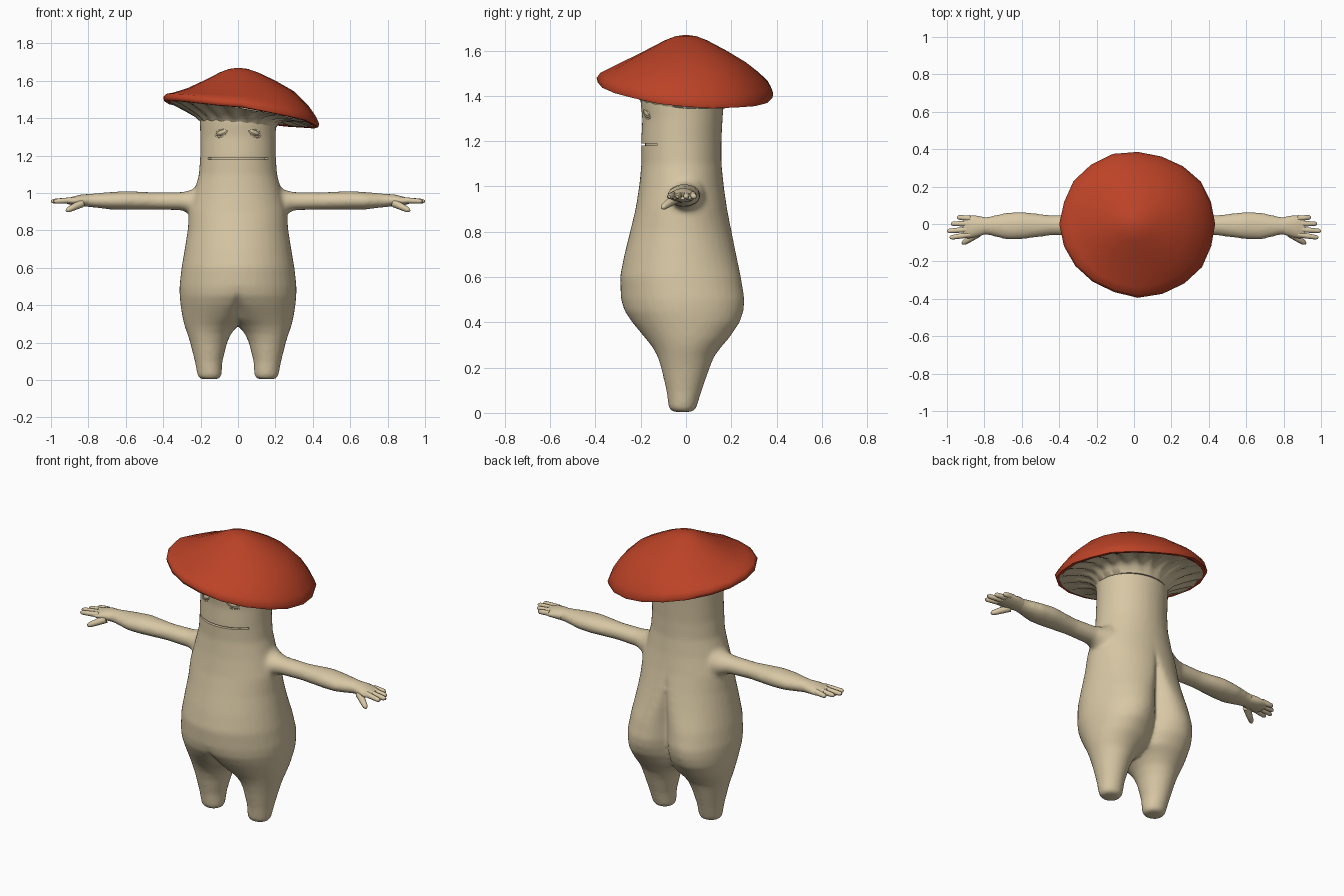
import bpy, bmesh, math, random
from mathutils import Vector

if "Cube" in bpy.data.objects:
    bpy.data.objects.remove(bpy.data.objects["Cube"])

random.seed(4)
TAU = math.tau


def material(name, rgb):
    m = bpy.data.materials.new(name)
    m.diffuse_color = (*rgb, 1)
    m.use_nodes = True
    m.node_tree.nodes["Principled BSDF"].inputs["Base Color"].default_value = m.diffuse_color
    return m


CREAM = material("cream flesh", (0.68, 0.57, 0.37))
RED = material("red cap", (0.50, 0.055, 0.02))


def loft(bm, rings, cap=True):
    """Skin a list of equal-length closed rings."""
    rows = [[bm.verts.new(p) for p in r] for r in rings]
    for a, b in zip(rows, rows[1:]):
        for i in range(len(a)):
            j = (i + 1) % len(a)
            bm.faces.new((a[i], a[j], b[j], b[i]))
    if cap:
        bm.faces.new(rows[0])
        bm.faces.new(rows[-1])


def tube(bm, path, radii, n=10):
    """Round tube along a path of points."""
    path = [Vector(p) for p in path]
    rings = []
    for i, p in enumerate(path):
        t = (path[min(i + 1, len(path) - 1)] - path[max(i - 1, 0)]).normalized()
        u = t.cross(Vector((0, 1, 0) if abs(t.y) < 0.8 else (0, 0, 1))).normalized()
        v = t.cross(u)
        rings.append([p + radii[i] * (u * math.cos(TAU * k / n) + v * math.sin(TAU * k / n))
                      for k in range(n)])
    loft(bm, rings)


def finish(bm, name, mat):
    bmesh.ops.recalc_face_normals(bm, faces=bm.faces)
    me = bpy.data.meshes.new(name)
    bm.to_mesh(me)
    bm.free()
    ob = bpy.data.objects.new(name, me)
    bpy.context.collection.objects.link(ob)
    me.materials.append(mat)
    return ob


def activate(ob):
    bpy.ops.object.select_all(action='DESELECT')
    ob.select_set(True)
    bpy.context.view_layer.objects.active = ob


def smooth(ob, angle=50):
    activate(ob)
    bpy.ops.object.shade_smooth_by_angle(angle=math.radians(angle))


# Body half: z, inner x, outer x, front y, back y, front centre x, back centre x
BODY = [
    (0.004, .105, .200, -.060, .030, .15, .15), (0.02, .088, .216, -.076, .045, .15, .15),
    (0.10, .083, .231, -.087, .070, .157, .157), (0.20, .058, .256, -.110, .105, .157, .157),
    (0.25, .035, .272, -.126, .125, .15, .15), (0.29, .000, .286, -.148, .155, .13, .145),
    (0.33, -.05, .296, -.180, .190, .10, .145), (0.40, -.05, .307, -.238, .238, .05, .145),
    (0.45, -.05, .312, -.272, .254, .02, .135), (0.50, -.05, .313, -.287, .259, 0, .125),
    (0.60, -.05, .302, -.292, .243, 0, .10), (0.70, -.05, .285, -.272, .222, 0, .06),
    (0.80, -.05, .269, -.247, .202, 0, .03), (0.90, -.05, .262, -.223, .182, 0, .01),
    (1.00, -.05, .235, -.207, .167, 0, 0), (1.10, -.05, .209, -.197, .157, 0, 0),
    (1.20, -.05, .202, -.198, .157, 0, 0), (1.30, -.05, .202, -.193, .162, 0, 0),
    (1.38, -.05, .204, -.202, .168, 0, 0), (1.50, -.05, .204, -.200, .168, 0, 0),
]
# Arm: x, centre z, half height, centre y, half depth
ARM = [
    (.15, .95, .110, 0, .09), (.22, .95, .088, 0, .085), (.25, .95, .066, 0, .072),
    (.30, .956, .049, -.005, .058), (.44, .957, .046, -.007, .054), (.60, .960, .051, -.008, .074),
    (.68, .958, .047, -.011, .073), (.78, .960, .037, -.010, .049), (.85, .960, .031, -.011, .046),
]
HAND = [
    (.80, .960, .034, -.010, .046), (.84, .960, .031, -.012, .056),
    (.88, .957, .024, -.015, .062), (.915, .956, .014, -.017, .058),
]


def body_ring(row, side, n=40):
    z, xi, xo, yf, yb, cf, cb = row
    mid, ry, ring = (yf + yb) / 2, (yb - yf) / 2, []
    for k in range(n):
        c, s = math.cos(TAU * k / n), math.sin(TAU * k / n)
        xc = cb if s > 0 else cf
        ring.append((side * (xc + c * ((xo - xc) if c > 0 else (xc - xi))), mid + ry * s, z))
    return ring


def limb_ring(row, side, n=20):
    x, z, rz, y, ry = row
    return [(side * x, y + ry * math.cos(TAU * k / n), z + rz * math.sin(TAU * k / n))
            for k in range(n)]


# Body with legs and arms, fused into one soft skin
bm = bmesh.new()
for s in (-1, 1):
    loft(bm, [body_ring(r, s) for r in BODY])
    loft(bm, [limb_ring(r, s) for r in ARM])
body = finish(bm, "body", CREAM)
activate(body)
mod = body.modifiers.new("fuse", 'REMESH')
mod.mode, mod.voxel_size = 'VOXEL', 0.011
bpy.ops.object.modifier_apply(modifier=mod.name)
mod = body.modifiers.new("soften", 'SMOOTH')
mod.factor, mod.iterations = 0.5, 10
bpy.ops.object.modifier_apply(modifier=mod.name)

# Mouth slit cut around the front of the face
bm = bmesh.new()
rings = []
for i in range(17):
    a = math.radians(-90 - 53 + 106 * i / 16)
    c, s = math.cos(a), math.sin(a)
    rings.append([(0.202 * f * c, -.02 + .178 * f * s, z)
                  for f, z in ((.90, 1.180), (1.2, 1.180), (1.2, 1.190), (.90, 1.190))])
loft(bm, rings)
cutter = finish(bm, "mouth_cutter", CREAM)
cutter.hide_render = True
activate(body)
mod = body.modifiers.new("mouth", 'BOOLEAN')
mod.operation, mod.solver, mod.object = 'DIFFERENCE', 'EXACT', cutter
bpy.ops.object.modifier_apply(modifier=mod.name)
bpy.data.objects.remove(cutter)
smooth(body)


# Eyes: almond lids, eyeball and the fold below
def on_face(x, z, out=0.0):
    return (x, -.016 - (.177 + out) * math.sqrt(1 - (x / .202) ** 2), z)


for s, label in ((-1, "right"), (1, "left")):
    bm = bmesh.new()
    lid, fold = [], []
    for k in range(21):
        a = TAU * k / 20
        dx, dz = .029 * math.cos(a), .014 * math.sin(a)
        lid.append(on_face(s * (.088 + dx), 1.325 + dz - .3 * dx))
    for k in range(9):
        a = math.pi * (1.1 + .8 * k / 8)
        dx, dz = .036 * math.cos(a), .026 * math.sin(a)
        fold.append(on_face(s * (.088 + dx), 1.325 + dz - .3 * dx, -.002))
    tube(bm, lid, [.0045] * 21, 8)
    tube(bm, fold, [.003] * 9, 8)
    ball = bmesh.ops.create_uvsphere(bm, u_segments=16, v_segments=10, radius=1)["verts"]
    for v in ball:
        x = .026 * v.co.x
        v.co = Vector(on_face(s * (.088 + x), 1.325 + .012 * v.co.z - .3 * x)) + Vector((0, .006 * v.co.y, 0))
    smooth(finish(bm, label + "_eye", CREAM))

# Hands: palm, four fingers (base y, tip x, tip y) and a thumb
FINGERS = [(.030, .945, .036), (.002, .978, .001), (-.028, .999, -.038), (-.056, .985, -.073)]
for s, label in ((-1, "right"), (1, "left")):
    bm = bmesh.new()
    loft(bm, [limb_ring(r, s) for r in HAND])
    for y0, x1, y1 in FINGERS:
        a, b = Vector((s * .875, y0, .962)), Vector((s * x1, y1, .955))
        tube(bm, [a, a.lerp(b, .5), a.lerp(b, .9), b], [.016, .0145, .0125, .006])
    a, b = Vector((s * .835, -.05, .945)), Vector((s * .918, -.106, .905))
    tube(bm, [a, a.lerp(b, .5), a.lerp(b, .88), b], [.022, .018, .014, .006])
    smooth(finish(bm, label + "_hand", CREAM), 60)


# Cap: tilted, slightly irregular rings of (radius factor, z, tilt factor)
def cap_ring(r, z, tilt, n, wobble):
    ring = []
    for k in range(n):
        a = TAU * k / n
        w = 1 + wobble[k] * r ** 3
        x, y = .02 * r + .42 * r * w * math.cos(a), .388 * r * w * math.sin(a)
        ring.append((x, y, z - tilt * (.165 * x + .08 * y) + wobble[k] * .3 * r ** 3))
    return ring


CAP = [(.03, 1.668, 0), (.12, 1.663, 0), (.24, 1.645, 0), (.45, 1.602, 0), (.68, 1.553, .15),
       (.86, 1.506, .55), (.96, 1.473, .9), (1, 1.446, 1), (.99, 1.427, 1), (.94, 1.426, 1),
       (.90, 1.445, .95), (.5, 1.47, .1)]
N = 20
wob = [random.uniform(-.025, .02) for _ in range(N)]
bm = bmesh.new()
loft(bm, [cap_ring(*p, N, wob) for p in CAP])
smooth(finish(bm, "cap", RED), 70)

# Pleated gills under the cap, flaring out of the stem
GILLS = [(.95, 1.426, 1, 0), (.85, 1.426, .9, .008), (.70, 1.420, .55, .010), (.57, 1.402, .25, .007),
         (.50, 1.378, .05, .003), (.46, 1.345, 0, 0), (.40, 1.345, 0, 0)]
n = 80
bm = bmesh.new()
rings = []
for r, z, t, amp in GILLS:
    flat = cap_ring(r, z, t, n, [0] * n)
    rings.append([(x, y - .01 * (1 - r), h + amp * math.cos(k * math.pi / 2))
                  for k, (x, y, h) in enumerate(flat)])
loft(bm, rings, cap=False)
gills = finish(bm, "gills", CREAM)
smooth(gills, 60)
